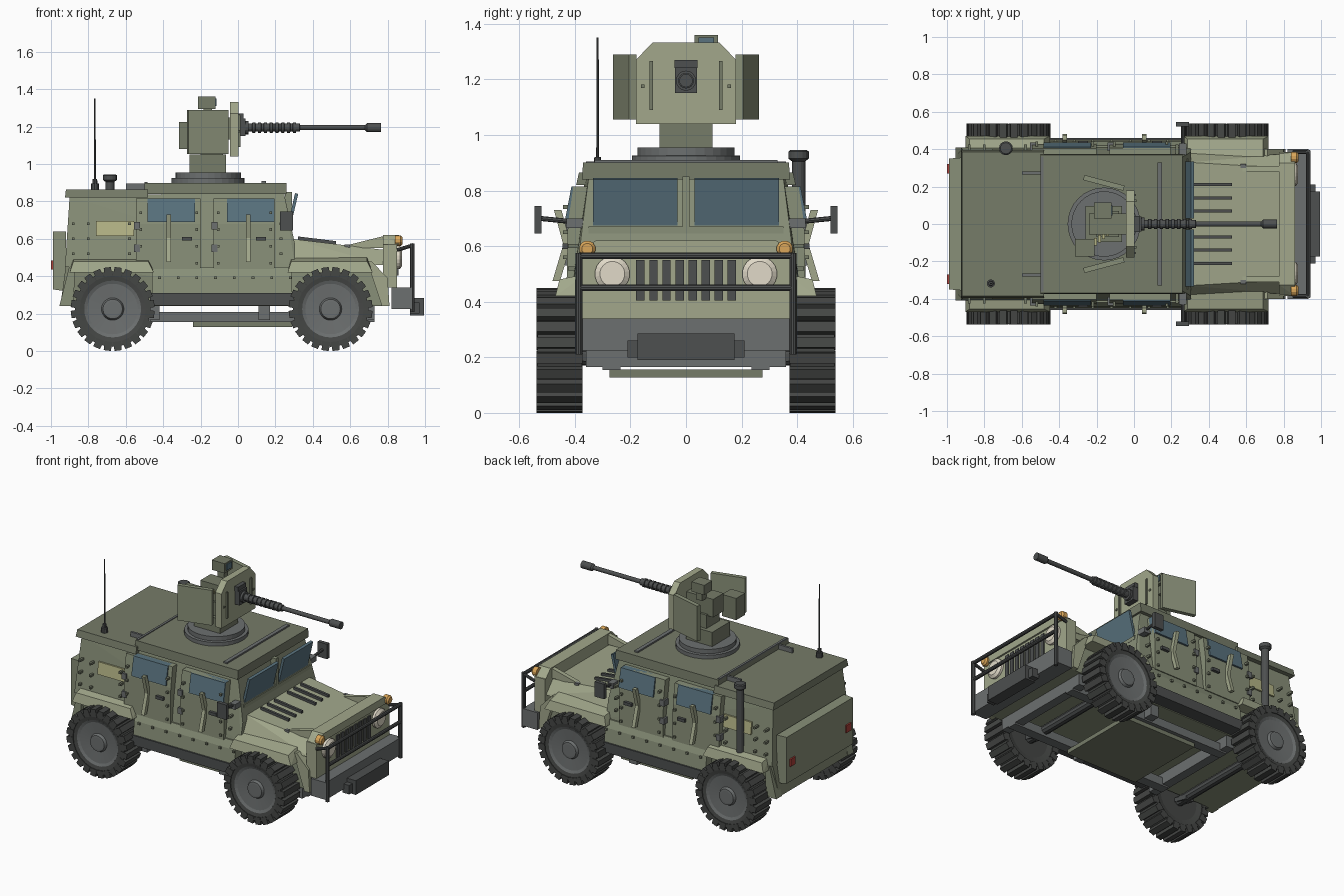
import bpy, bmesh
from math import cos, sin, pi
from mathutils import Vector

if "Cube" in bpy.data.objects:
    bpy.data.objects.remove(bpy.data.objects["Cube"])


def mat(name, r, g, b):
    m = bpy.data.materials.new(name)
    m.diffuse_color = (r, g, b, 1)
    m.use_nodes = True
    m.node_tree.nodes["Principled BSDF"].inputs["Base Color"].default_value = m.diffuse_color
    return m


OLIVE = mat("olive", .25, .28, .19)
LIGHT = mat("light_olive", .36, .39, .26)
ROOF = mat("dark_olive", .18, .20, .14)
DARK = mat("dark_metal", .075, .08, .08)
GREY = mat("grey_metal", .15, .16, .16)
TYRE = mat("tyre_rubber", .06, .063, .06)
GLASS = mat("blue_glass", .10, .17, .21)
CREAM = mat("lamp_cream", .75, .70, .58)
AMBER = mat("lamp_amber", .7, .38, .1)
RED = mat("lamp_red", .4, .05, .04)
YELLOW = mat("yellow_panel", .46, .46, .24)


def finish(name, bm, m, mirror):
    bmesh.ops.recalc_face_normals(bm, faces=bm.faces)
    me = bpy.data.meshes.new(name)
    bm.to_mesh(me)
    bm.free()
    me.materials.append(m)
    ob = bpy.data.objects.new(name, me)
    bpy.context.collection.objects.link(ob)
    if mirror:
        mod = ob.modifiers.new("mirror", 'MIRROR')
        mod.use_axis = (False, True, False)
        mod.use_mirror_merge = False
    return ob


def solid(name, parts, m, mirror=False):
    """One object made of convex pieces, each given by its corner points."""
    bm = bmesh.new()
    for pts in parts:
        vs = [bm.verts.new(p) for p in pts]
        bmesh.ops.convex_hull(bm, input=vs)
    bmesh.ops.dissolve_limit(bm, angle_limit=.01, verts=bm.verts, edges=bm.edges)
    return finish(name, bm, m, mirror)


def B(x0, x1, y0, y1, z0, z1):
    return [(x, y, z) for x in (x0, x1) for y in (y0, y1) for z in (z0, z1)]


def P(xz, y0, y1):          # side profile pushed across y
    return [(x, y, z) for x, z in xz for y in (y0, y1)]


def S(pts):                 # points reflected to both sides
    return [(x, s * y, z) for x, y, z in pts for s in (1, -1)]


def lathe(name, start, axis, profile, m, n=24, mirror=False):
    """Rings of (distance along axis, radius), capped at both ends."""
    bm = bmesh.new()
    d = Vector(axis).normalized()
    u = d.orthogonal().normalized()
    v = d.cross(u)
    rings = [[bm.verts.new(Vector(start) + d * t + (u * cos(2 * pi * i / n) + v * sin(2 * pi * i / n)) * r)
              for i in range(n)] for t, r in profile]
    for a, b in zip(rings, rings[1:]):
        for i in range(n):
            bm.faces.new((a[i], a[(i + 1) % n], b[(i + 1) % n], b[i]))
    bm.faces.new(rings[0])
    bm.faces.new(rings[-1])
    return finish(name, bm, m, mirror)


def rod(name, a, b, r, m, n=10, mirror=False):
    d = Vector(b) - Vector(a)
    return lathe(name, a, d, [(0, r), (d.length, r)], m, n, mirror)


# Hull and cabin
solid("lower_hull", [S([(-.95, .37, .24), (-.92, .40, .46), (.71, .37, .48), (.79, .37, .40), (.81, .37, .24)])], OLIVE)
solid("cabin", [S([(-.925, .41, .45), (-.90, .365, .83), (.245, .35, .85), (.305, .385, .57), (.305, .41, .45)])], OLIVE)
solid("rear_door", [S([(-.99, .35, .33), (-.99, .35, .64), (-.92, .355, .64), (-.92, .355, .32)])], OLIVE)
solid("rear_roof", [S([(-.925, .395, .82), (-.92, .385, .865), (-.48, .385, .865), (-.48, .395, .82)])], ROOF)
solid("front_roof", [S([(-.50, .375, .84), (-.50, .37, .90), (.26, .37, .90), (.26, .375, .84)])], ROOF)
solid("roof_strips", [B(.125, .15, -.33, .33, .90, .91), B(-.50, -.485, -.36, .36, .895, .905)], GREY)
solid("roof_hinges", [B(-.60, -.46, .265, .28, .865, .895)], GREY, True)

# Sills and running boards
solid("sill", [[(x, y, z) for x in (-.46, .29) for y, z in ((.35, .45), (.42, .45), (.44, .40), (.45, .31), (.35, .31))]], OLIVE, True)
solid("running_board", [B(-.47, .30, .35, .46, .245, .31)], DARK, True)

# Fenders over each wheel
for nm, x0, x1 in (("front_fender", .265, .72), ("rear_fender", -.90, -.45)):
    solid(nm, [[(x0, .36, .42), (x1, .36, .42), (x0, .47, .42), (x1, .47, .42), (x0 + .02, .455, .48), (x1 - .03, .455, .48),
                (x0 + .02, .36, .50), (x1 - .03, .36, .50)]], LIGHT, True)
solid("front_fender_flap", [P([(.69, .48), (.715, .48), (.80, .39), (.81, .24), (.77, .24), (.76, .38)], .35, .40)], LIGHT, True)
solid("rear_fender_flap", [P([(-.90, .46), (-.87, .46), (-.88, .24), (-.955, .24)], .35, .41)], OLIVE, True)

# Bonnet with vent slats and latches
solid("bonnet", [S([(.29, .33, .60), (.79, .30, .54), (.29, .395, .46), (.79, .37, .46)])], LIGHT)
solid("bonnet_slats", [P([(.32, .59), (.32, .613), (.525, .588), (.525, .565)], y - .008, y + .008)
                       for y in (.07, .14, .21)], DARK, True)
solid("bonnet_latches", [B(.57, .60, .30, .32, .53, .57)], GREY, True)
solid("grille_struts", [P([(.56, .56), (.78, .615), (.78, .55), (.58, .55)], .28, .31)], LIGHT, True)

# Grille, lamps, bumper, bull bar and winch
solid("grille_block", [B(.775, .85, -.385, .385, .34, .57),
                       S([(.775, .385, .56), (.86, .385, .57), (.775, .325, .62), (.86, .325, .62)])], LIGHT)
solid("grille_slots", [B(.845, .858, y - .015, y + .015, .405, .55)
                       for y in [-.164 + .047 * i for i in range(8)]], DARK)
lathe("headlight", (.84, .265, .50), (1, 0, 0), [(0, .063), (.025, .063), (.038, .045)], CREAM, 20, True)
lathe("indicator", (.84, .355, .59), (1, 0, 0), [(0, .03), (.03, .03), (.04, .02)], AMBER, 12, True)
solid("bumper", [B(.82, .93, -.40, .40, .225, .34)], GREY)
solid("winch", [B(.92, .995, -.175, .175, .19, .285), B(.92, .97, -.21, .21, .20, .26)], DARK)
for z in (.45, .565):
    rod("bull_bar_rail", (.932, -.385, z), (.932, .385, z), .012, DARK)
rod("bull_bar_post", (.932, .385, .21), (.932, .385, .575), .013, DARK, mirror=True)
rod("bull_bar_brace", (.932, .385, .565), (.85, .385, .54), .010, DARK, mirror=True)
solid("tail_light", [B(-1.0, -.985, .27, .32, .435, .485)], RED, True)

# Windscreen leaning forward at the top
solid("windscreen_pane", [P([(.268, .68), (.283, .675), (.322, .84), (.305, .845)], .03, .335)], GLASS, True)
solid("windscreen_frame", [P([(.25, .66), (.29, .66), (.29, .85), (.25, .85)], -.013, .013),
                           B(.25, .29, -.35, .35, .645, .67)], OLIVE)

# Doors, windows, straps, handles and rivets
doors, straps, handles, hinges, rivets = [], [], [], [], []
for x0, x1, xs in ((-.545, -.20, -.37), (-.13, .195, .055)):
    doors.append([(x, y, z) for x in (x0, x1) for y, z in
                  ((.35, .815), (.405, .815), (.425, .68), (.43, .44), (.38, .44))])
    for (ya, za), (yb, zb) in (((.46, .73), (.425, .60)), ((.425, .61), (.465, .475))):
        straps.append([(xs + dx, y + dy, z) for dx in (-.012, .012) for dy in (-.012, .015)
                       for y, z in ((ya, za), (yb, zb))])
    handles.append(B(x1 - .10, x1 - .045, .42, .445, .59, .61))
    hinges += [B(x0 - .012, x0 + .02, .39, .435, z, z + .04) for z in (.53, .65)]
    for z in (.47, .56, .65, .74):
        rivets += [B(x - .007, x + .007, .40, .442, z - .007, z + .007) for x in (x0 + .025, x1 - .02)]
rivets += [B(x - .007, x + .007, .36, .425, z - .007, z + .007) for z in (.52, .60, .68)
           for x in (-.88, -.80, -.58, .23)]
rivets += [B(x - .007, x + .007, .40, .453, .385, .399) for x in [-.42 + .1 * i for i in range(8)]]
solid("doors", doors, OLIVE, True)
solid("side_windows", [[(x, y, z) for x in (x0, x0 + .255) for y, z in ((.37, .815), (.412, .815), (.436, .69), (.39, .69))]
                       for x0 in (-.485, -.06)], GLASS, True)
solid("door_straps", straps, LIGHT, True)
solid("door_handles", handles, DARK, True)
solid("door_hinges", hinges, GREY, True)
solid("rivets", rivets, ROOF, True)
solid("side_marker_panel", [[(x, y, z) for x in (-.76, -.555) for y, z in
                             ((.36, .695), (.392, .695), (.402, .615), (.36, .615))]], YELLOW, True)

# Mirrors
solid("side_mirror", [B(.225, .295, .52, .545, .645, .745)], DARK, True)
rod("mirror_arm", (.26, .38, .685), (.26, .53, .70), .009, DARK, 8, True)
solid("mirror_mount", [B(.24, .28, .37, .43, .665, .70)], GREY, True)

# Antenna and exhaust stack
lathe("antenna", (-.765, -.318, .86), (0, 0, 1), [(0, .022), (.035, .022), (.036, .014), (.06, .012), (.061, .005), (.49, .004)], DARK, 10)
lathe("exhaust_stack", (-.685, .405, .45), (0, 0, 1),
      [(0, .03), (.03, .03), (.031, .024), (.455, .024), (.465, .037), (.49, .037), (.495, .03)], DARK, 16)

# Underside: rails, skid plate, cross beams and axles
solid("chassis_rail", [B(-.47, .73, .235, .30, .155, .21)], GREY, True)
solid("skid_plate", [B(-.24, .29, -.275, .275, .128, .156)], ROOF)
solid("cross_beams", [B(x - .03, x + .03, -.36, .36, .165, .245) for x in (-.45, .14, .70)], GREY)
for x in (-.67, .495):
    rod("axle", (x, -.38, .20), (x, .38, .20), .03, DARK, 10)
    solid("suspension_link", [[(x + dx, y, z + dz) for dx in (-.03, .03) for dz in (-.014, .014)
                               for y, z in ((.28, .18), (.39, .205))]], DARK, True)

# Wheels with chunky tread blocks
for nm, cx in (("front", .495), ("rear", -.67)):
    lathe(nm + "_tyre", (cx, .375, .225), (0, 1, 0), [(.01, .14), (0, .19), (0, .202), (.16, .202), (.16, .19),
                                                       (.152, .15), (.13, .148)], TYRE, 32, True)
    lathe(nm + "_rim", (cx, .375, .225), (0, 1, 0), [(.10, .152), (.153, .152), (.146, .135), (.14, .06),
                                                      (.157, .052), (.158, .04)], GREY, 32, True)
    treads = []
    for i in range(24):
        a = 2 * pi * (i + .5) / 24
        treads.append([(cx + r * cos(a) - t * sin(a), y, .225 + r * sin(a) + t * cos(a))
                       for r, w in ((.175, .022), (.224, .019)) for t in (-w, w) for y in (.373, .537)])
    solid(nm + "_tread", treads, TYRE, True)

# Turret ring, pedestal and gun shields
lathe("turret_ring", (-.16, 0, .895), (0, 0, 1), [(0, .195), (.03, .195), (.031, .175), (.06, .175)], GREY, 32)
solid("turret_pedestal", [B(-.26, -.065, -.095, .095, .95, 1.05)], ROOF)
solid("front_shield", [[(x, s * y, z) for x in (-.042, .004) for s in (1, -1)
                        for y, z in ((.18, 1.04), (.18, 1.27), (.12, 1.333))]], LIGHT)
solid("shield_bars", [B(0, .014, .118, .132, 1.09, 1.26)], ROOF, True)
solid("shield_bolts", [B(0, .010, y - .006, y + .006, z - .006, z + .006) for y, z in ((.155, 1.175), (.125, 1.26))], ROOF, True)
solid("side_shield", [[(x, y, z) for x, y in ((-.265, .262), (-.05, .205), (-.058, .178), (-.272, .235))
                       for z in (1.055, 1.29)]], OLIVE, True)

# Gun, ammunition box and sight
solid("gun_receiver", [B(-.24, -.04, -.055, .055, 1.13, 1.25), B(-.20, -.08, -.07, .07, 1.04, 1.14)], ROOF)
solid("ammo_box", [B(-.315, -.21, -.175, -.08, 1.08, 1.225)], ROOF)
solid("ammo_belt", [[(-.215 + .022 * i + a, -.115 + .017 * i + b, 1.19 + c) for a in (0, .016)
                     for b in (0, .04) for c in (0, .022)] for i in range(5)], YELLOW)
solid("sight", [B(-.215, -.12, .03, .115, 1.295, 1.36), B(-.185, -.14, .05, .095, 1.24, 1.30)], ROOF)
solid("sight_lens", [B(-.125, -.114, .045, .10, 1.31, 1.35)], GLASS)
solid("gun_mantlet", [B(0, .04, -.04, .04, 1.15, 1.243), B(0, .03, -.042, .042, 1.24, 1.27)], DARK)
barrel = [(0, .036), (.055, .036), (.056, .022)]
for i in range(8):
    t = .075 + i * .031
    barrel += [(t, .022), (t + .002, .028), (t + .017, .028), (t + .019, .022)]
barrel += [(.33, .022), (.332, .014), (.68, .014), (.69, .024), (.765, .024)]
lathe("gun_barrel", (0, 0, 1.195), (1, 0, 0), barrel, DARK, 16)
